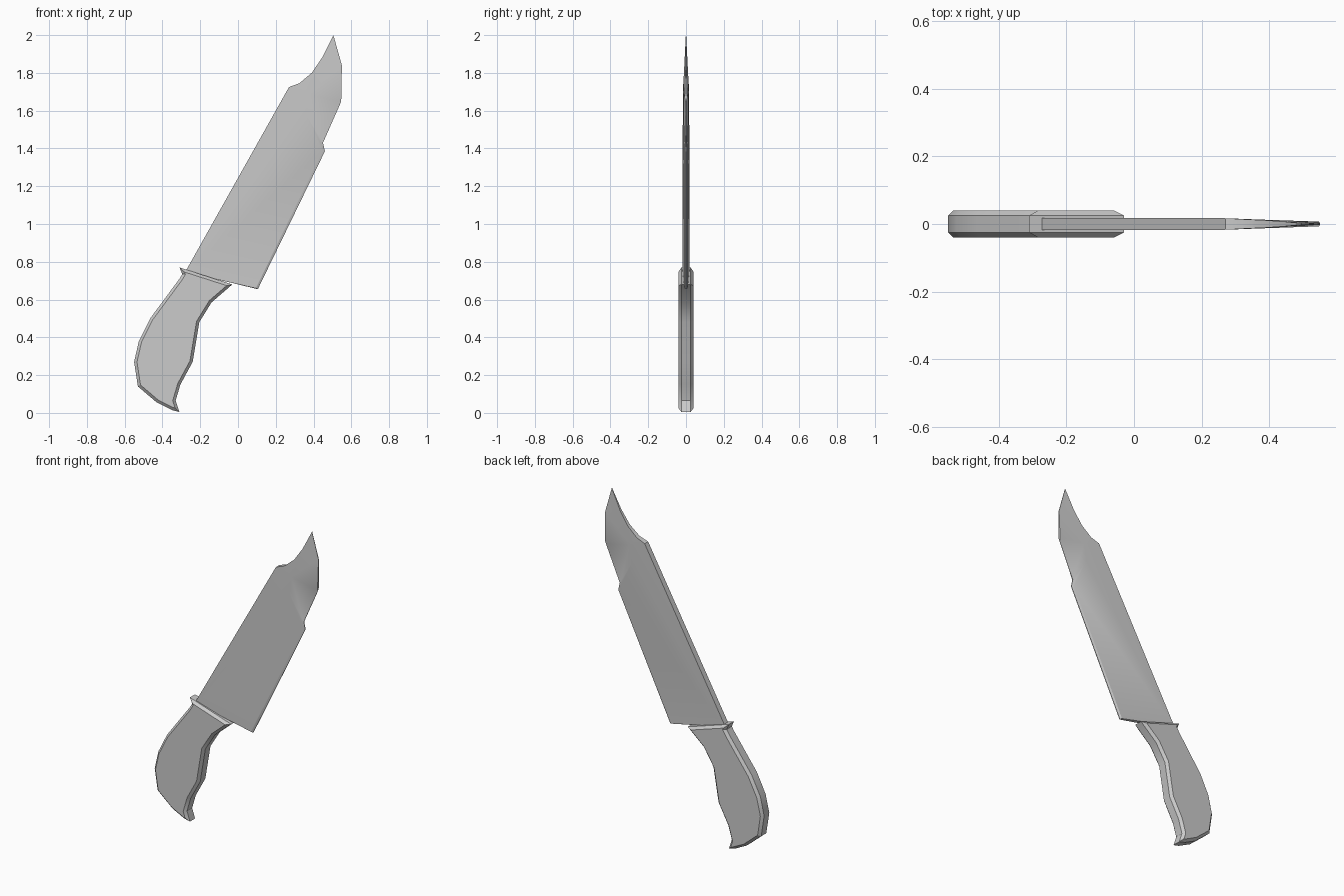
import bpy, bmesh, math

if "Cube" in bpy.data.objects:
    bpy.data.objects.remove(bpy.data.objects["Cube"], do_unlink=True)

grey = bpy.data.materials.new("plain grey")
grey.use_nodes = True
grey.diffuse_color = (0.6, 0.6, 0.6, 1)
grey.node_tree.nodes["Principled BSDF"].inputs["Base Color"].default_value = grey.diffuse_color


def finish(bm, name):
    bmesh.ops.recalc_face_normals(bm, faces=bm.faces)
    mesh = bpy.data.meshes.new(name)
    bm.to_mesh(mesh)
    bm.free()
    mesh.materials.append(grey)
    obj = bpy.data.objects.new(name, mesh)
    bpy.context.collection.objects.link(obj)
    bpy.ops.object.select_all(action='DESELECT')
    obj.select_set(True)
    bpy.context.view_layer.objects.active = obj
    bpy.ops.object.shade_smooth_by_angle(angle=math.radians(25))


# Handle: curved grip profile, extruded, with chamfered side rims
grip = [(-.31, .77), (-.03, .68), (-.14, .585), (-.205, .48), (-.24, .27),
        (-.305, .15), (-.33, .065), (-.31, .005), (-.35, .015), (-.43, .055), (-.53, .14),
        (-.55, .27), (-.525, .38), (-.465, .5), (-.31, .71), (-.295, .735)]
half = .04
bm = bmesh.new()
face = bm.faces.new([bm.verts.new((x, -half, z)) for x, z in grip])
ext = bmesh.ops.extrude_face_region(bm, geom=[face], use_keep_orig=True)
for v in ext["geom"]:
    if isinstance(v, bmesh.types.BMVert):
        v.co.y = half
bmesh.ops.recalc_face_normals(bm, faces=bm.faces)
rims = [e for e in bm.edges if abs(e.verts[0].co.y - e.verts[1].co.y) < .001]
bmesh.ops.bevel(bm, geom=rims, offset=.015, segments=1, affect='EDGES')
finish(bm, "handle")

# Blade: (x, half thickness, z) for each named corner, mirrored front to back
corners = {
    "spine_base": (-.28, .018, .745), "spine_end": (.27, .017, 1.725),
    "clip_a": (.325, .014, 1.745), "clip_b": (.39, .011, 1.80),
    "clip_c": (.445, .007, 1.88), "tip": (.505, .001, 2.0),
    "belly": (.55, .002, 1.84), "step": (.547, .007, 1.665),
    "chip_top": (.545, .001, 1.645), "chip_low": (.45, .002, 1.43),
    "edge_top": (.46, .002, 1.385), "heel": (.105, .002, .655),
    "heel_in": (-.04, .012, .69),
    "groove": (.375, .013, 1.69), "dent": (.36, .013, 1.58),
    "grind_top": (.447, .008, 1.385), "grind_heel": (.095, .008, .66),
}
outline = list(corners)[:13]
panels = [
    # Broad flat and cutting edge
    "spine_base spine_end groove dent",
    "spine_base dent grind_top grind_heel",
    "spine_base grind_heel heel_in",
    "grind_top edge_top heel grind_heel",
    "grind_heel heel heel_in",
    # Pointed tip
    "spine_end clip_a groove",
    "clip_a clip_b groove",
    "clip_b clip_c groove",
    "clip_c tip belly groove",
    "groove belly step",
    # Recessed chip
    "groove step chip_top",
    "groove chip_top chip_low dent",
    "dent chip_low edge_top grind_top",
]
bm = bmesh.new()
sides = [{n: bm.verts.new((x, s * y, z)) for n, (x, y, z) in corners.items()} for s in (-1, 1)]
for side in sides:
    for row in panels:
        bm.faces.new([side[n] for n in row.split()])
# Spine, tip and cutting rim joining both sides
front, back = sides
for a, b in zip(outline, outline[1:] + outline[:1]):
    bm.faces.new((front[a], front[b], back[b], back[a]))
finish(bm, "blade")
